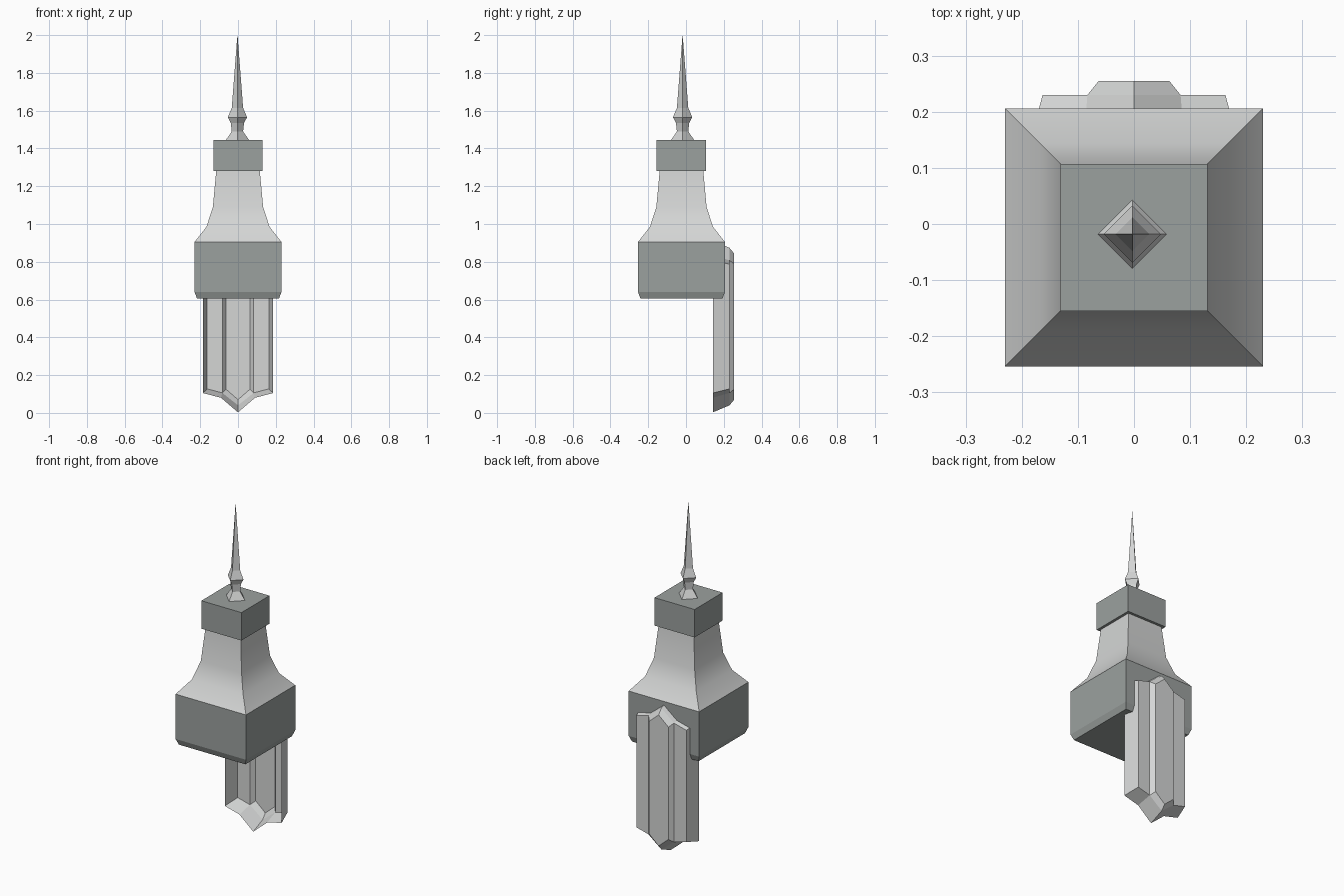
import bpy
import bmesh
import math

cube = bpy.data.objects.get("Cube")
if cube:
    bpy.data.objects.remove(cube, do_unlink=True)


def make_material(name, rgb):
    mat = bpy.data.materials.new(name)
    mat.use_nodes = True
    color = (*rgb, 1.0)
    mat.diffuse_color = color
    bsdf = next(n for n in mat.node_tree.nodes if n.type == "BSDF_PRINCIPLED")
    bsdf.inputs["Base Color"].default_value = color
    return mat


stone = make_material("grey stone", (0.33, 0.355, 0.345))
pale = make_material("pale stone", (0.66, 0.67, 0.665))


def add_object(name, bm, mat):
    mesh = bpy.data.meshes.new(name)
    bm.to_mesh(mesh)
    bm.free()
    mesh.materials.append(mat)
    obj = bpy.data.objects.new(name, mesh)
    bpy.context.collection.objects.link(obj)
    return obj


def four_sided(name, profile, mat, center, turn=45):
    """Loft a four-cornered section through (corner radius, height) pairs."""
    bm = bmesh.new()
    rings = []
    for radius, z in profile:
        ring = []
        for i in range(4):
            a = math.radians(turn + 90 * i)
            ring.append(bm.verts.new((center[0] + radius * math.cos(a),
                                      center[1] + radius * math.sin(a), z)))
        rings.append(ring)
    for low, high in zip(rings, rings[1:]):
        for i in range(4):
            j = (i + 1) % 4
            bm.faces.new((low[i], low[j], high[j], high[i]))
    bm.faces.new(rings[0][::-1])
    bm.faces.new(rings[-1])
    bmesh.ops.remove_doubles(bm, verts=bm.verts, dist=0.0001)
    return add_object(name, bm, mat)


def square(name, profile, mat):
    corners = [(half * math.sqrt(2), z) for half, z in profile]
    return four_sided(name, corners, mat, (0, -0.024))


# Square tower: chamfered block, flared roof and cap
square("tower_block", [(0.217, 0.605), (0.23, 0.64), (0.23, 0.905)], stone)
flare = square("flared_roof", [(0.23, 0.905), (0.167, 0.985), (0.133, 1.09),
                               (0.115, 1.285)], pale)
square("roof_cap", [(0.131, 1.28), (0.131, 1.445)], stone)

# Smooth the flare along its height, keeping the corners crisp
bpy.ops.object.select_all(action="DESELECT")
flare.select_set(True)
bpy.context.view_layer.objects.active = flare
bpy.ops.object.shade_smooth_by_angle(angle=math.radians(40))

# Diamond spire with a small collar
four_sided("spire", [(0.061, 1.445), (0.03, 1.49), (0.035, 1.535),
                     (0.051, 1.565), (0.03, 1.615), (0.0005, 2.0)],
           pale, (-0.003, -0.018), turn=0)

# Hollow back panel: one quarter of the shell, mirrored sideways and upward
MIDDLE = 0.457
bm = bmesh.new()


def point(x, y, z):
    return bm.verts.new((x, y, z - MIDDLE))


rim_side, rim_bend, rim_tip = (point(0.186, 0.142, 0.105),
                               point(0.09, 0.142, 0.08),
                               point(0, 0.142, 0.003))
wing_side, wing_bend, wing_tip = (point(0.163, 0.23, 0.127),
                                  point(0.083, 0.23, 0.106),
                                  point(0, 0.23, 0.04))
ridge_side, ridge_tip = point(0.063, 0.255, 0.125), point(0, 0.255, 0.07)

# Pointed lower end
bm.faces.new((rim_side, rim_bend, wing_bend, wing_side))
bm.faces.new((rim_bend, rim_tip, wing_tip, wing_bend))
bm.faces.new((wing_bend, wing_tip, ridge_tip, ridge_side))

# Upright walls
outline = [rim_side, wing_side, wing_bend, ridge_side, ridge_tip]
upper = [bm.verts.new((v.co.x, v.co.y, 0)) for v in outline]
for i in range(len(outline) - 1):
    bm.faces.new((outline[i], outline[i + 1], upper[i + 1], upper[i]))

panel = add_object("back_panel", bm, pale)
panel.location.z = MIDDLE
mirror = panel.modifiers.new("Mirror", "MIRROR")
mirror.use_axis = (True, False, True)
